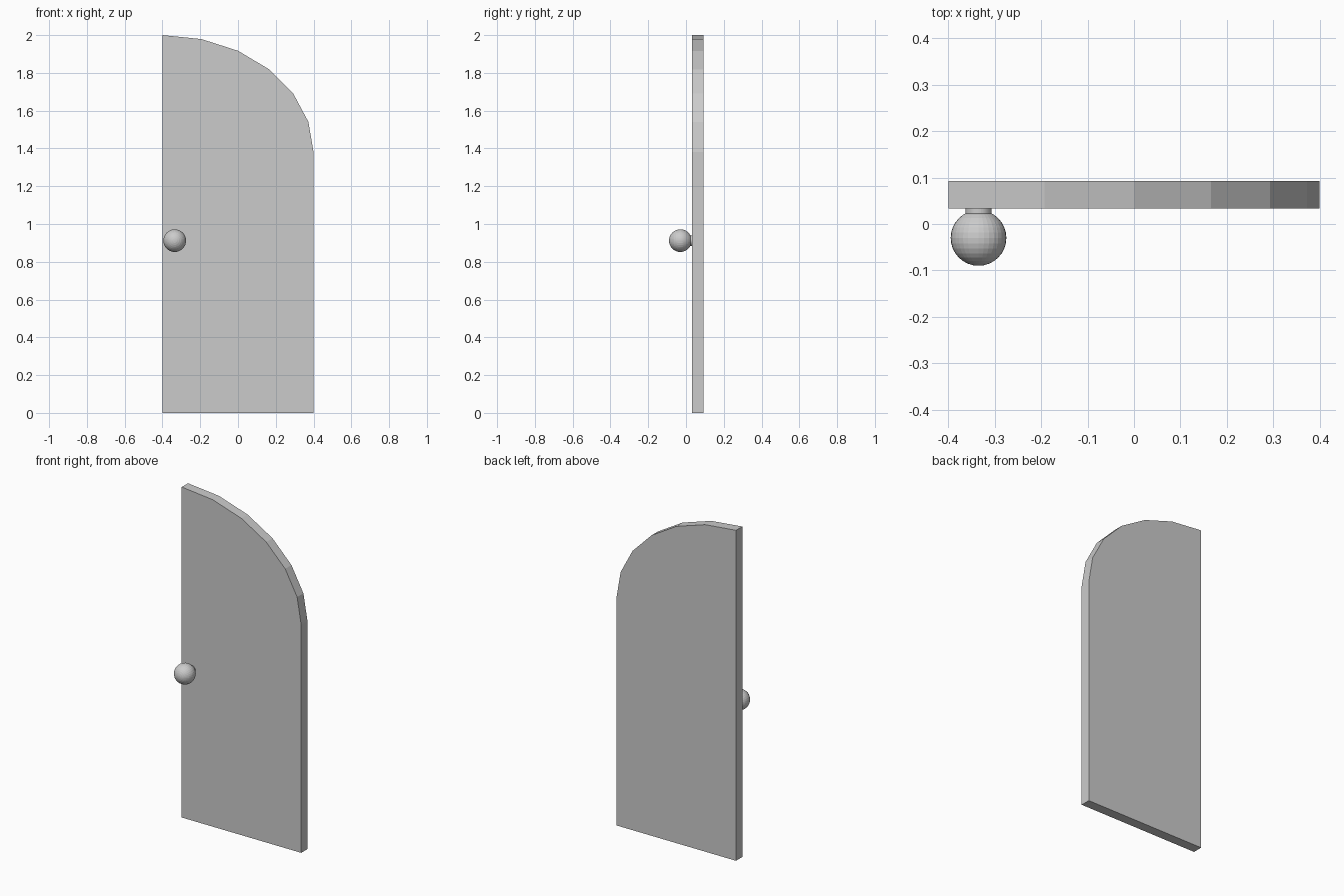
import bpy, bmesh, math
from mathutils import Matrix

if "Cube" in bpy.data.objects:
    bpy.data.objects.remove(bpy.data.objects["Cube"])

KNOB_X, KNOB_Z = -0.335, 0.912


def finish(bm, name):
    bmesh.ops.recalc_face_normals(bm, faces=bm.faces)
    mesh = bpy.data.meshes.new(name)
    bm.to_mesh(mesh)
    bm.free()
    obj = bpy.data.objects.new(name, mesh)
    bpy.context.collection.objects.link(obj)
    return obj


# Door leaf: straight sides with a quarter-ellipse top, six facets
profile = [(-0.4, 0.0), (0.4, 0.0)]
for i in range(7):
    a = math.radians(15 * i)
    profile.append((-0.4 + 0.8 * math.cos(a), 1.38 + 0.62 * math.sin(a)))
bm = bmesh.new()
face = bm.faces.new([bm.verts.new((x, 0.033, z)) for x, z in profile])
ext = bmesh.ops.extrude_face_region(bm, geom=[face], use_keep_orig=True)
moved = [g for g in ext["geom"] if isinstance(g, bmesh.types.BMVert)]
bmesh.ops.translate(bm, verts=moved, vec=(0, 0.06, 0))
finish(bm, "door_panel")

# Axis turned so the poles point front to back
turn = Matrix.Rotation(math.radians(90), 4, 'X')

# Round knob
bm = bmesh.new()
bmesh.ops.create_uvsphere(
    bm, u_segments=32, v_segments=16, radius=0.06,
    matrix=Matrix.Translation((KNOB_X, -0.03, KNOB_Z)) @ turn)
finish(bm, "door_knob")

# Short neck joining the knob to the panel
bm = bmesh.new()
bmesh.ops.create_cone(
    bm, cap_ends=True, segments=32, radius1=0.028, radius2=0.028, depth=0.025,
    matrix=Matrix.Translation((KNOB_X, 0.0215, KNOB_Z)) @ turn)
finish(bm, "knob_neck")
